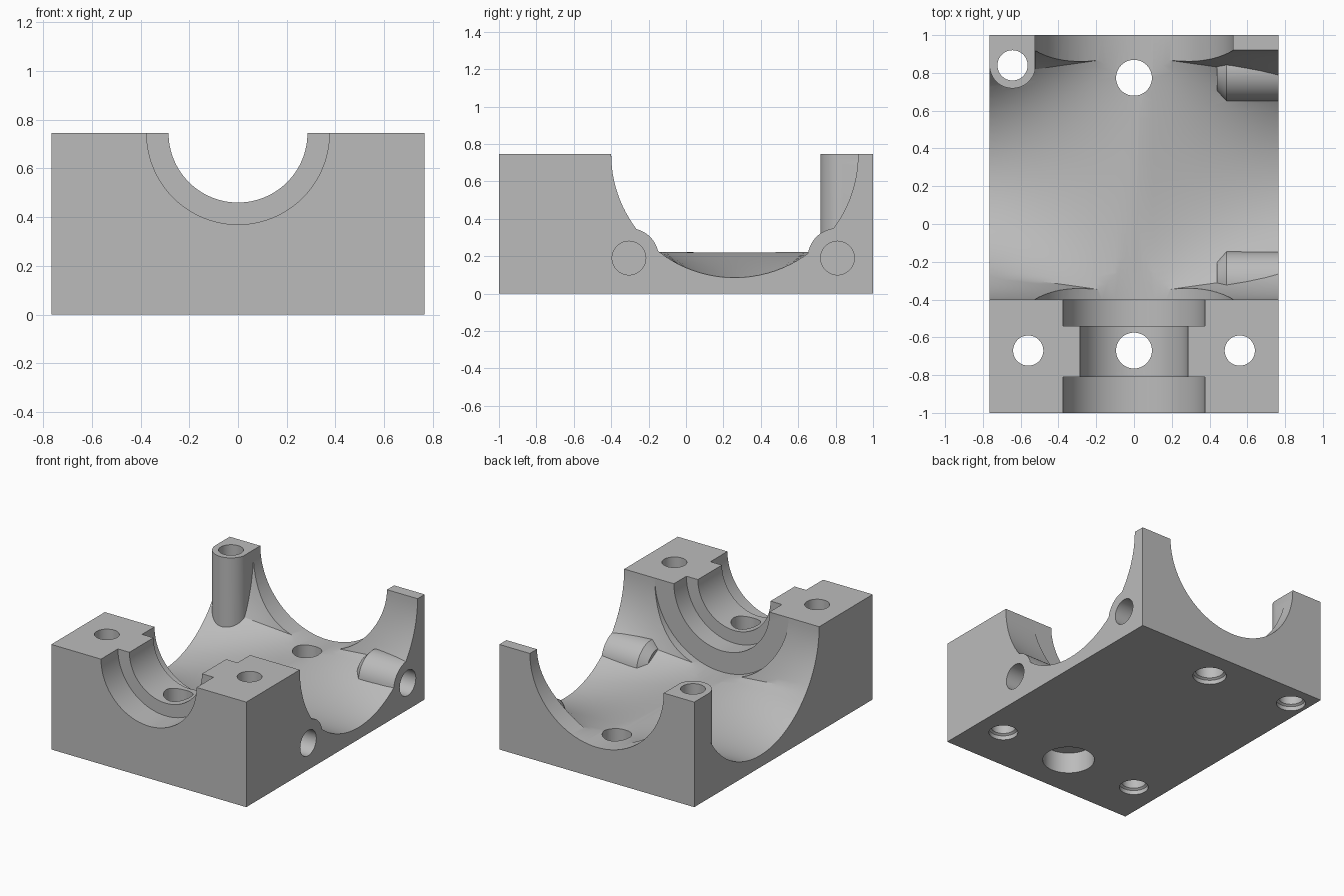
import bpy, bmesh, math
from mathutils import Matrix, Vector

if "Cube" in bpy.data.objects:
    bpy.data.objects.remove(bpy.data.objects["Cube"])

W, TOP = 0.765, 0.745        # half width and height of the block
MID_Y, SIDE_R = 0.26, 0.66   # centre and radius of the side opening

grey = bpy.data.materials.new("Machined grey")
grey.use_nodes = True
grey.diffuse_color = (0.5, 0.5, 0.5, 1)
grey.node_tree.nodes["Principled BSDF"].inputs["Base Color"].default_value = (0.5, 0.5, 0.5, 1)


def finish(name, bm):
    bmesh.ops.recalc_face_normals(bm, faces=bm.faces)
    mesh = bpy.data.meshes.new(name)
    bm.to_mesh(mesh)
    bm.free()
    mesh.materials.append(grey)
    obj = bpy.data.objects.new(name, mesh)
    bpy.context.collection.objects.link(obj)
    return obj


def box(name, x, y, z):
    bm = bmesh.new()
    size = [b - a for a, b in (x, y, z)]
    mid = [(a + b) / 2 for a, b in (x, y, z)]
    bmesh.ops.create_cube(bm, size=1, matrix=Matrix.Translation(mid) @ Matrix.Diagonal((*size, 1)))
    return finish(name, bm)


def turned(name, start, axis, profile, sides=48):
    """Solid of revolution: profile holds (distance along axis, radius)."""
    bm = bmesh.new()
    turn = Vector((0, 0, 1)).rotation_difference(Vector(axis)).to_matrix()
    rings = []
    for d, r in profile:
        ring = []
        for i in range(sides):
            a = math.tau * i / sides
            p = turn @ Vector((r * math.cos(a), r * math.sin(a), d))
            ring.append(bm.verts.new(p + Vector(start)))
        rings.append(ring)
    skin(bm, rings)
    return finish(name, bm)


def skin(bm, rings):
    for a, b in zip(rings, rings[1:]):
        for i in range(len(a)):
            j = (i + 1) % len(a)
            bm.faces.new((a[i], a[j], b[j], b[i]))
    bm.faces.new(rings[0])
    bm.faces.new(rings[-1])


def cut(target, tool):
    mod = target.modifiers.new("cut", 'BOOLEAN')
    mod.operation, mod.solver, mod.object = 'DIFFERENCE', 'EXACT', tool
    bpy.context.view_layer.objects.active = target
    bpy.ops.object.modifier_apply(modifier=mod.name)
    bpy.data.objects.remove(tool)


# Cavity cutter: round section at the sides blending to a flat floor in the middle
def cavity():
    crease = math.acos(0.525 / SIDE_R)
    side, middle = [], []
    for i in range(13):                       # front wall
        a, t = crease * i / 12, i / 12
        side.append((-SIDE_R * math.cos(a), -SIDE_R * math.sin(a)))
        middle.append((-0.66 + 0.027 * t, -0.52 * t))
    for i in range(1, 28):                    # floor
        a, t = crease + (math.pi - 2 * crease) * i / 28, i / 28
        side.append((-SIDE_R * math.cos(a), -SIDE_R * math.sin(a)))
        middle.append((side[-1][0] * 0.633 / 0.525, -0.52))
    for i in range(12, -1, -1):               # back wall mirrors the front
        side.append((-side[i][0], side[i][1]))
        middle.append((-middle[i][0], middle[i][1]))
    for ring in (side, middle):
        ring += [(SIDE_R, 0.2), (-SIDE_R, 0.2)]
    bm = bmesh.new()
    rings = []
    for k in range(-8, 9):
        x = 0.8 * k / 8
        t = abs(x) / W
        rings.append([bm.verts.new((x, MID_Y + m[0] + (s[0] - m[0]) * t,
                                    TOP + m[1] + (s[1] - m[1]) * t))
                      for s, m in zip(side, middle)])
    skin(bm, rings)
    return finish("cavity_cutter", bm)


block = box("bearing_block", (-W, W), (-1, 1), (0, TOP))
hollow = cavity()

# Corner post and side bosses are left standing in the cavity
POST = (-0.643, 0.84)
cut(hollow, turned("post_round", (*POST, -0.2), (0, 0, 1), [(0, 0.122), (1.4, 0.122)]))
cut(hollow, box("post_back", (-0.9, POST[0] + 0.122), (POST[1], 1.2), (-0.2, 1.2)))
for y in (-0.305, 0.81):
    cut(hollow, turned("side_boss", (0.44, y, 0.19), (1, 0, 0),
                       [(0, 0.11), (0.05, 0.16), (0.5, 0.16)]))
cut(block, hollow)

# Round channel through the back, and stepped seat at the front
for name, start, end, radius in (("main_bore", -0.4, 1.1, 0.525),
                                 ("inner_seat", -0.54, -0.3, 0.375),
                                 ("neck", -0.9, -0.5, 0.285),
                                 ("outer_seat", -1.1, -0.81, 0.375)):
    cut(block, turned(name, (0, start, TOP), (0, 1, 0),
                      [(0, radius), (end - start, radius)], 96))

# Vertical bolt holes with chamfered bottoms
for x, y, r in ((-0.56, -0.67, 0.08), (0.56, -0.67, 0.08), (*POST, 0.08), (0, 0.774, 0.095)):
    cut(block, turned("bolt_hole", (x, y, -0.02), (0, 0, 1),
                      [(0, r + 0.015), (0.05, r + 0.015), (0.06, r), (1, r)]))

# Counterbored drain hole under the seat
cut(block, turned("drain_hole", (0, -0.67, -0.1), (0, 0, 1),
                  [(0, 0.17), (0.25, 0.17), (0.25, 0.095), (1, 0.095)]))

# Blind holes into the side bosses
for y in (-0.305, 0.81):
    cut(block, turned("side_hole", (0.52, y, 0.19), (1, 0, 0), [(0, 0.09), (0.4, 0.09)]))

bpy.ops.object.select_all(action='DESELECT')
block.select_set(True)
bpy.context.view_layer.objects.active = block
bpy.ops.object.shade_smooth_by_angle(angle=math.radians(25))
